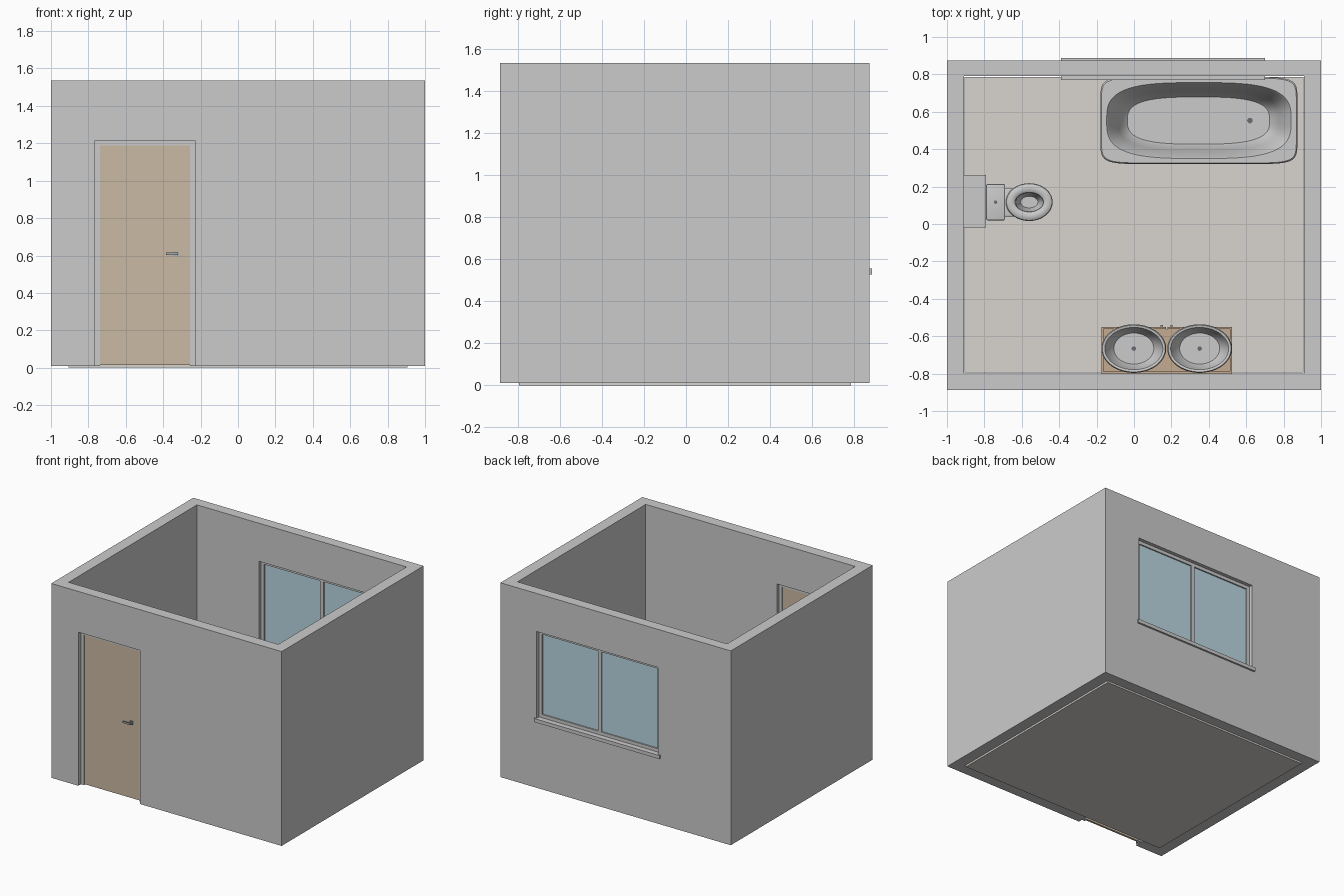
import bpy, bmesh, math

if "Cube" in bpy.data.objects:
    bpy.data.objects.remove(bpy.data.objects["Cube"])


def material(name, r, g, b):
    m = bpy.data.materials.new(name)
    m.diffuse_color = (r, g, b, 1)
    m.use_nodes = True
    m.node_tree.nodes["Principled BSDF"].inputs["Base Color"].default_value = m.diffuse_color
    return m


DOOR = material("door_wood", 0.60, 0.49, 0.37)
WOOD = material("cabinet_wood", 0.56, 0.41, 0.29)
GLASS = material("glass_blue", 0.50, 0.69, 0.77)
TILE = material("floor_tile", 0.69, 0.66, 0.62)
FRAME = material("frame_grey", 0.65, 0.66, 0.67)
WHITE = material("ceramic", 0.84, 0.84, 0.82)
DARK = material("dark_metal", 0.15, 0.15, 0.16)
METAL = material("metal", 0.40, 0.42, 0.44)


def finish(name, bm, mat, smooth=False):
    bmesh.ops.recalc_face_normals(bm, faces=bm.faces)
    me = bpy.data.meshes.new(name)
    bm.to_mesh(me)
    bm.free()
    ob = bpy.data.objects.new(name, me)
    bpy.context.collection.objects.link(ob)
    if mat:
        me.materials.append(mat)
    if smooth:
        bpy.ops.object.select_all(action='DESELECT')
        ob.select_set(True)
        bpy.context.view_layer.objects.active = ob
        bpy.ops.object.shade_smooth_by_angle(angle=math.radians(35))
    return ob


def box(name, x, y, z, mat=None, bevel=0):
    """Box from (min, max) ranges."""
    bm = bmesh.new()
    bmesh.ops.create_cube(bm, size=1)
    for v in bm.verts:
        v.co = [(r[0] + r[1]) / 2 + c * (r[1] - r[0]) for c, r in zip(v.co, (x, y, z))]
    if bevel:
        bmesh.ops.bevel(bm, geom=bm.edges[:], offset=bevel, segments=3,
                        affect='EDGES', profile=0.5)
    return finish(name, bm, mat, bool(bevel))


def loft(name, rings, mat, n=56):
    """Closed skin over superellipse rings (cx, cy, rx, ry, z, power)."""
    bm = bmesh.new()
    loops = []
    for cx, cy, rx, ry, z, p in rings:
        loop = []
        for i in range(n):
            a = 2 * math.pi * (i + 0.5) / n
            c, s = math.cos(a), math.sin(a)
            loop.append(bm.verts.new((
                cx + rx * math.copysign(abs(c) ** (2 / p), c),
                cy + ry * math.copysign(abs(s) ** (2 / p), s), z)))
        loops.append(loop)
    for a, b in zip(loops, loops[1:]):
        for i in range(n):
            j = (i + 1) % n
            bm.faces.new((a[i], a[j], b[j], b[i]))
    bm.faces.new(loops[0][::-1])
    bm.faces.new(loops[-1])
    return finish(name, bm, mat, True)


def disc(name, x, y, z, r, mat, h=0.006):
    loft(name, [(x, y, r, r, z - h, 2), (x, y, r, r, z + h, 2)], mat, 20)


def cut(target, cutters):
    """Subtract cutters, then remove them."""
    bpy.context.view_layer.objects.active = target
    for c in cutters:
        m = target.modifiers.new("cut", 'BOOLEAN')
        m.operation, m.solver, m.object = 'DIFFERENCE', 'EXACT', c
        bpy.ops.object.modifier_apply(modifier=m.name)
        bpy.data.objects.remove(c)


# walls with door and window openings
DX, DZ = (-0.765, -0.23), 1.215
WX, WZ = (-0.37, 0.685), (0.556, 1.236)
walls = box("walls", (-1, 1), (-0.887, 0.873), (0.01, 1.535))
cut(walls, [
    box("cut_room", (-0.91, 0.91), (-0.80, 0.79), (-0.5, 2)),
    box("cut_door", DX, (-1, -0.7), (-0.5, DZ)),
    box("cut_window", WX, (0.7, 1), WZ)])
box("floor", (-0.905, 0.905), (-0.795, 0.785), (0, 0.015), TILE)

# door, frame and handles
FY = (-0.855, -0.825)
T = 0.026
box("door_jamb_left", (DX[0], DX[0] + T), FY, (0.01, DZ), FRAME)
box("door_jamb_right", (DX[1] - T, DX[1]), FY, (0.01, DZ), FRAME)
box("door_head", (DX[0] + T, DX[1] - T), FY, (DZ - T, DZ), FRAME)
box("door", (DX[0] + T, DX[1] - T), (-0.848, -0.832), (0.015, DZ - T), DOOR)
for side, tag in ((-1, "outer"), (1, "inner")):
    def span(a, b):
        return tuple(sorted((-0.84 + side * a, -0.84 + side * b)))
    box(f"handle_plate_{tag}", (-0.341, -0.316), span(0.008, 0.016), (0.595, 0.622), METAL)
    box(f"handle_neck_{tag}", (-0.334, -0.322), span(0.016, 0.038), (0.602, 0.615), METAL)
    box(f"handle_lever_{tag}", (-0.385, -0.322), span(0.030, 0.040), (0.602, 0.615), METAL)

# window
WY = (0.815, 0.845)
box("window_side_left", (WX[0], WX[0] + T), WY, WZ, FRAME)
box("window_side_right", (WX[1] - T, WX[1]), WY, WZ, FRAME)
box("window_head", (WX[0] + T, WX[1] - T), WY, (WZ[1] - T, WZ[1]), FRAME)
box("window_bottom_rail", (WX[0] + T, WX[1] - T), WY, (WZ[0], WZ[0] + T), FRAME)
mid = (WX[0] + WX[1]) / 2
box("window_mullion", (mid - 0.015, mid + 0.015), WY, (WZ[0] + T, WZ[1] - T), FRAME)
for tag, a, b in (("left", WX[0] + T, mid - 0.015), ("right", mid + 0.015, WX[1] - T)):
    box(f"glass_{tag}", (a, b), (0.825, 0.835), (WZ[0] + T, WZ[1] - T), GLASS)
box("window_sill", (-0.39, 0.70), (0.77, 0.887), (0.528, 0.556), FRAME)

# bathtub
tx, ty = 0.347, 0.553
loft("bathtub", [
    (tx, ty, 0.527, 0.233, 0.015, 9), (tx, ty, 0.527, 0.233, 0.312, 9),
    (tx, ty, 0.521, 0.227, 0.32, 9), (tx, ty, 0.493, 0.203, 0.32, 3.2),
    (tx, ty, 0.483, 0.195, 0.308, 3.2), (tx - 0.001, ty, 0.43, 0.16, 0.17, 3.1),
    (tx - 0.002, ty, 0.40, 0.138, 0.10, 3), (tx - 0.002, ty, 0.38, 0.126, 0.08, 3)], WHITE, 80)
disc("bathtub_drain", 0.62, ty, 0.08, 0.015, DARK)

# toilet with cistern and boxed-in pipe casing
cy = 0.117
box("pipe_casing", (-0.91, -0.79), (-0.02, 0.262), (0.015, 0.60), FRAME)
box("cistern", (-0.79, -0.69), (0.02, 0.213), (0.22, 0.46), WHITE, 0.006)
disc("flush_button", -0.74, cy, 0.46, 0.009, DARK)
box("seat_hinge_block", (-0.70, -0.625), (0.04, 0.19), (0.17, 0.245), WHITE, 0.006)
bx = -0.56
loft("toilet_bowl", [
    (-0.62, cy, 0.10, 0.065, 0.015, 2.4), (-0.61, cy, 0.09, 0.06, 0.07, 2.2),
    (-0.59, cy, 0.095, 0.07, 0.14, 2), (bx, cy, 0.115, 0.092, 0.20, 2),
    (bx, cy, 0.120, 0.096, 0.235, 2), (bx, cy, 0.086, 0.064, 0.235, 2),
    (bx, cy, 0.075, 0.055, 0.20, 2), (bx, cy, 0.046, 0.031, 0.11, 2)], WHITE)
# seat: rounded ring swept around the bowl
bm = bmesh.new()
N, M = 56, 12
grid = []
for i in range(N):
    a = 2 * math.pi * i / N
    row = []
    for k in range(M):
        t = 2 * math.pi * k / M
        o = 0.026 * math.cos(t)
        row.append(bm.verts.new((bx + (0.099 + o) * math.cos(a), cy + (0.075 + o) * math.sin(a),
                                 0.245 + 0.015 * math.sin(t))))
    grid.append(row)
for i in range(N):
    p, q = grid[i], grid[(i + 1) % N]
    for k in range(M):
        l = (k + 1) % M
        bm.faces.new((p[k], q[k], q[l], p[l]))
finish("toilet_seat", bm, WHITE, True)

# vanity cabinet with two doors and two bowls
VX, VY, VT = (-0.175, 0.525), (-0.80, -0.562), 0.41
vm = sum(VX) / 2
box("cabinet_body", (VX[0] + 0.012, VX[1] - 0.012), (-0.788, VY[1]), (0.05, VT - 0.012), WOOD)
box("cabinet_back", (VX[0] + 0.012, VX[1] - 0.012), (VY[0], -0.788), (0.015, VT), WOOD)
for tag, x in (("left", VX[0]), ("right", VX[1] - 0.012)):
    box(f"cabinet_side_{tag}", (x, x + 0.012), VY, (0.015, VT), WOOD)
for tag, s in (("left", -1), ("right", 1)):
    xs = sorted((vm + s * 0.003, vm + s * 0.35))
    box(f"cabinet_door_{tag}", xs, (VY[1], VY[1] + 0.012), (0.05, VT), WOOD)
    hx = sorted((vm + s * 0.02, vm + s * 0.032))
    box(f"cabinet_handle_{tag}", hx, (VY[1] + 0.012, VY[1] + 0.022), (0.20, 0.32), METAL)
    sx, sy = vm + s * 0.176, -0.666
    loft(f"basin_{tag}", [
        (sx, sy, 0.105, 0.075, VT - 0.012, 2), (sx, sy, 0.135, 0.098, 0.425, 2),
        (sx, sy, 0.162, 0.120, 0.465, 2), (sx, sy, 0.173, 0.130, 0.505, 2),
        (sx, sy, 0.168, 0.125, 0.515, 2), (sx, sy, 0.155, 0.113, 0.512, 2),
        (sx, sy, 0.145, 0.106, 0.49, 2), (sx, sy, 0.128, 0.096, 0.45, 2),
        (sx, sy, 0.107, 0.083, 0.425, 2)], WHITE)
    disc(f"basin_drain_{tag}", sx, sy, 0.425, 0.012, DARK)
